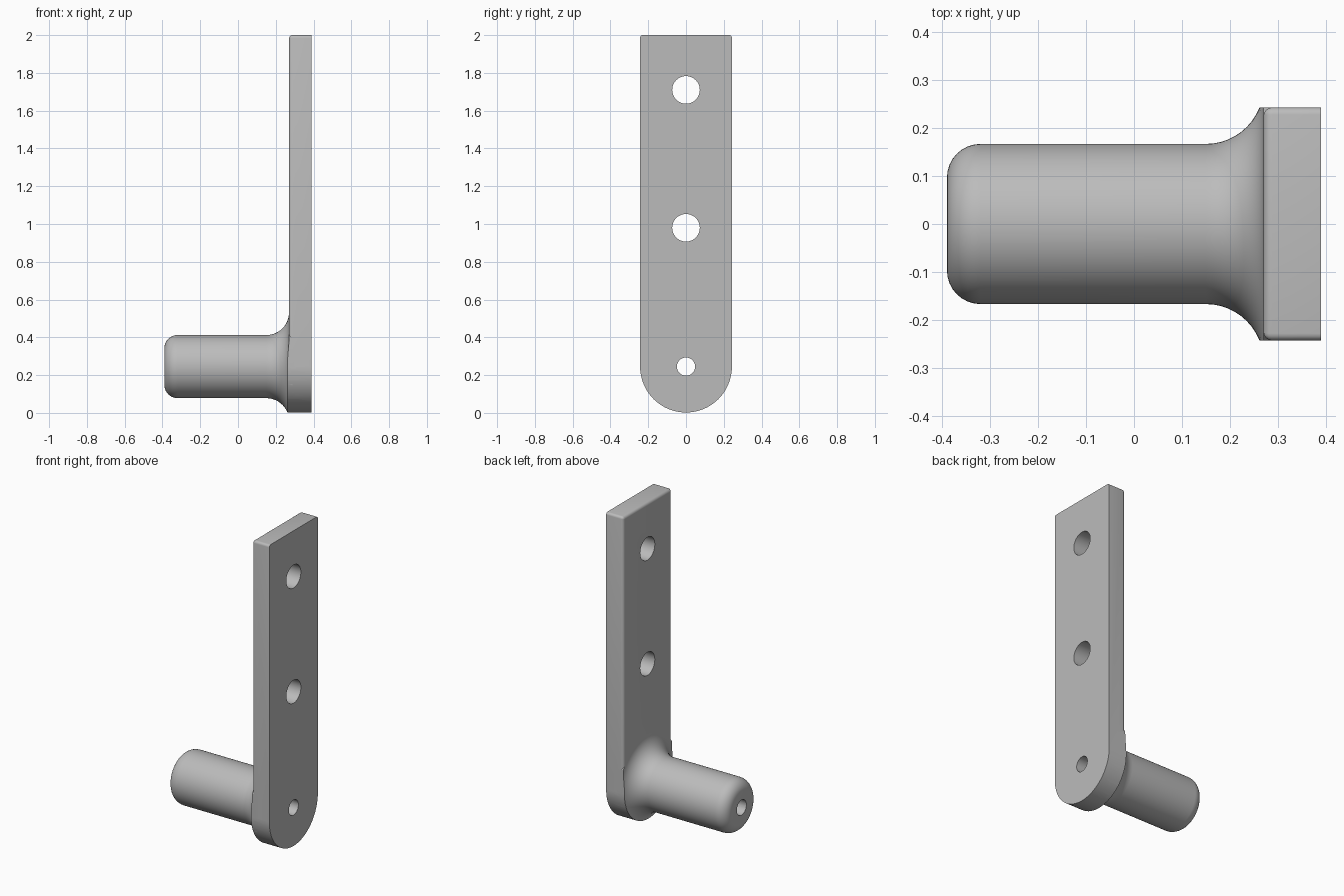
import bpy, bmesh
from math import sin, cos, pi, radians
from mathutils import Matrix, Vector

if "Cube" in bpy.data.objects:
    bpy.data.objects.remove(bpy.data.objects["Cube"])

HALF = 0.243      # half the plate width, also its bottom radius
AXIS_Z = 0.245    # height of the peg axis
FACE_X = 0.27     # plate face on the peg side
END_X = 0.39      # outer ends, mirrored at -END_X

steel = bpy.data.materials.new("grey steel")
steel.use_nodes = True
GREY = (0.5, 0.5, 0.5, 1)
steel.diffuse_color = GREY
steel.node_tree.nodes["Principled BSDF"].inputs["Base Color"].default_value = GREY


def arc(cx, cy, r, a0, a1, n):
    """Points on an arc, angles in degrees."""
    steps = [radians(a0 + (a1 - a0) * i / n) for i in range(n + 1)]
    return [(cx + r * cos(a), cy + r * sin(a)) for a in steps]


def finish(name, bm):
    bmesh.ops.recalc_face_normals(bm, faces=bm.faces[:])
    mesh = bpy.data.meshes.new(name)
    bm.to_mesh(mesh)
    bm.free()
    mesh.materials.append(steel)
    obj = bpy.data.objects.new(name, mesh)
    bpy.context.collection.objects.link(obj)
    return obj


def slab(name, x0, x1, bevel=0):
    """Strip with a round bottom, extruded along x."""
    c = 0.015
    outline = arc(0, AXIS_Z, HALF, 180, 360, 40)
    outline += arc(HALF - c, 2 - c, c, 0, 90, 4)
    outline += arc(c - HALF, 2 - c, c, 90, 180, 4)
    bm = bmesh.new()
    face = bm.faces.new([bm.verts.new((x0, y, z)) for y, z in outline])
    grown = bmesh.ops.extrude_face_region(bm, geom=[face])["geom"]
    bmesh.ops.translate(bm, vec=(x1 - x0, 0, 0),
                        verts=[v for v in grown if isinstance(v, bmesh.types.BMVert)])
    if bevel:
        rim = [e for e in bm.edges if all(abs(v.co.x - x0) < 1e-5 for v in e.verts)]
        bmesh.ops.bevel(bm, geom=rim, offset=bevel, segments=4, profile=0.5,
                        affect='EDGES')
    return finish(name, bm)


def lathe(name, profile, steps=64):
    """Revolve (x, radius) points about the peg axis."""
    bm = bmesh.new()
    verts = [bm.verts.new((x, 0, AXIS_Z + r)) for x, r in profile]
    edges = [bm.edges.new(pair) for pair in zip(verts, verts[1:])]
    bmesh.ops.spin(bm, geom=verts + edges, cent=(0, 0, AXIS_Z), axis=(1, 0, 0),
                   angle=2 * pi, steps=steps, use_duplicate=False)
    bmesh.ops.remove_doubles(bm, verts=bm.verts[:], dist=1e-5)
    return finish(name, bm)


def drill(name, z, radius):
    bm = bmesh.new()
    place = Matrix.Translation(Vector((0, 0, z))) @ Matrix.Rotation(pi / 2, 4, 'Y')
    bmesh.ops.create_cone(bm, cap_ends=True, segments=48, radius1=radius,
                          radius2=radius, depth=2, matrix=place)
    return finish(name, bm)


def combine(target, tool, operation):
    """Apply a boolean and discard the tool."""
    mod = target.modifiers.new(operation.title(), 'BOOLEAN')
    mod.operation, mod.object, mod.solver = operation, tool, 'EXACT'
    bpy.context.view_layer.objects.active = target
    bpy.ops.object.modifier_apply(modifier=mod.name)
    bpy.data.objects.remove(tool)


# Peg with a rounded tip and a flared root, trimmed to the plate outline
R, TIP, FLARE = 0.167, 0.07, 0.12
profile = [(-END_X, 0)]
profile += arc(TIP - END_X, R - TIP, TIP, 180, 90, 8)
profile += arc(FACE_X - FLARE, R + FLARE, FLARE, 270, 360, 12)
profile += [(FACE_X + 0.05, R + FLARE), (FACE_X + 0.05, 0)]
peg = lathe("peg", profile)
combine(peg, slab("trim", -0.5, 0.5), 'INTERSECT')

# Plate joined with the peg, then drilled
bracket = slab("bracket", FACE_X, END_X, bevel=0.018)
combine(bracket, peg, 'UNION')
for z, radius in ((AXIS_Z, 0.048), (0.98, 0.073), (1.71, 0.073)):
    combine(bracket, drill("drill", z, radius), 'DIFFERENCE')

bpy.ops.object.select_all(action='DESELECT')
bracket.select_set(True)
bpy.context.view_layer.objects.active = bracket
bpy.ops.object.shade_smooth_by_angle(angle=radians(30))
